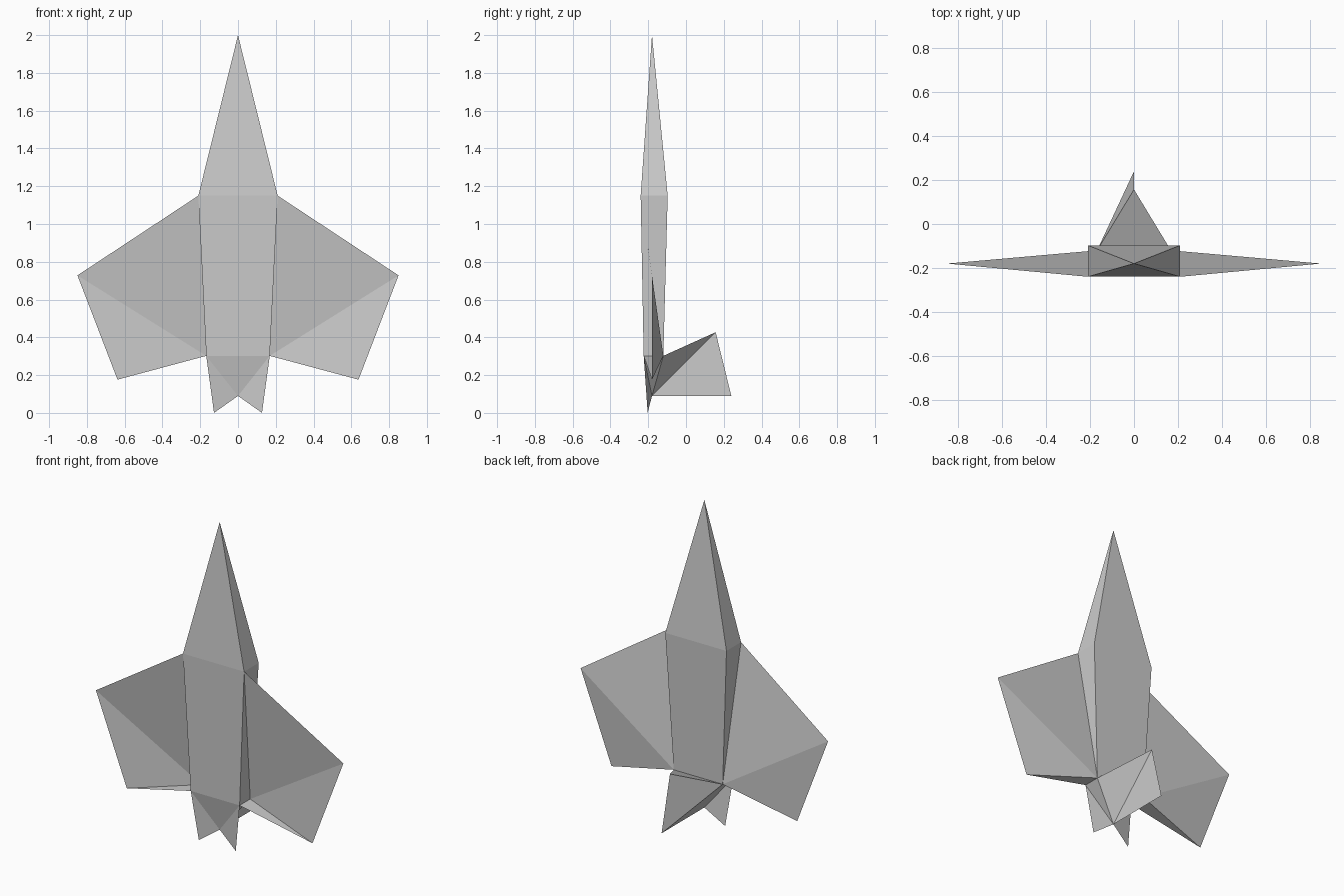
import bpy

if "Cube" in bpy.data.objects:
    bpy.data.objects.remove(bpy.data.objects["Cube"])


def build(name, points, faces, mirror=False):
    """Make a flat-faced part from named points and faces that use those names."""
    keys = list(points)
    mesh = bpy.data.meshes.new(name)
    mesh.from_pydata([points[k] for k in keys], [],
                     [[keys.index(k) for k in f.split()] for f in faces])
    mesh.update()
    obj = bpy.data.objects.new(name, mesh)
    bpy.context.collection.objects.link(obj)
    if mirror:
        mod = obj.modifiers.new("Mirror", 'MIRROR')
        mod.use_axis[0] = True
        mod.use_mirror_merge = False
    return obj


def section(prefix, half_width, y_front, y_back, z):
    """Four corners of a rectangular body section: a, b in front, c, d behind."""
    return {prefix + "a": (-half_width, y_front, z), prefix + "b": (half_width, y_front, z),
            prefix + "c": (half_width, y_back, z), prefix + "d": (-half_width, y_back, z)}


shoulder = section("s", 0.21, -0.24, -0.097, 1.15)
hip = section("h", 0.168, -0.224, -0.12, 0.302)
nose = (0, -0.18, 2.0)
tail = (0, -0.18, 0.09)

# Fuselage: four-sided section tapering to a point at both ends
faces = []
for p, q in ("ab", "bc", "cd", "da"):
    faces += [f"s{p} s{q} nose", f"h{p} h{q} s{q} s{p}", f"tail h{q} h{p}"]
build("fuselage", {**shoulder, **hip, "nose": nose, "tail": tail}, faces)

# Wings: folded sheets from the front shoulder corner to the rear hip corner
build("wings", {"lead": shoulder["sb"], "root": hip["hc"], "under": hip["hb"],
                "tip": (0.85, -0.18, 0.728), "trail": (0.638, -0.18, 0.176)},
      ["lead root tip", "root trail tip", "root under trail"], mirror=True)

# Two small tail points
build("tail_points", {"root": hip["hb"], "tip": (0.127, -0.203, 0.0), "tail": tail},
      ["root tail tip"], mirror=True)

# Rear fin: folded wedge behind the tail
build("rear_fin", {"left": hip["hd"], "right": hip["hc"], "tail": tail,
                   "top": (0, 0.157, 0.427), "back": (0, 0.24, 0.09)},
      ["left right top", "right tail top", "tail back top",
       "left top back", "left back tail"])
